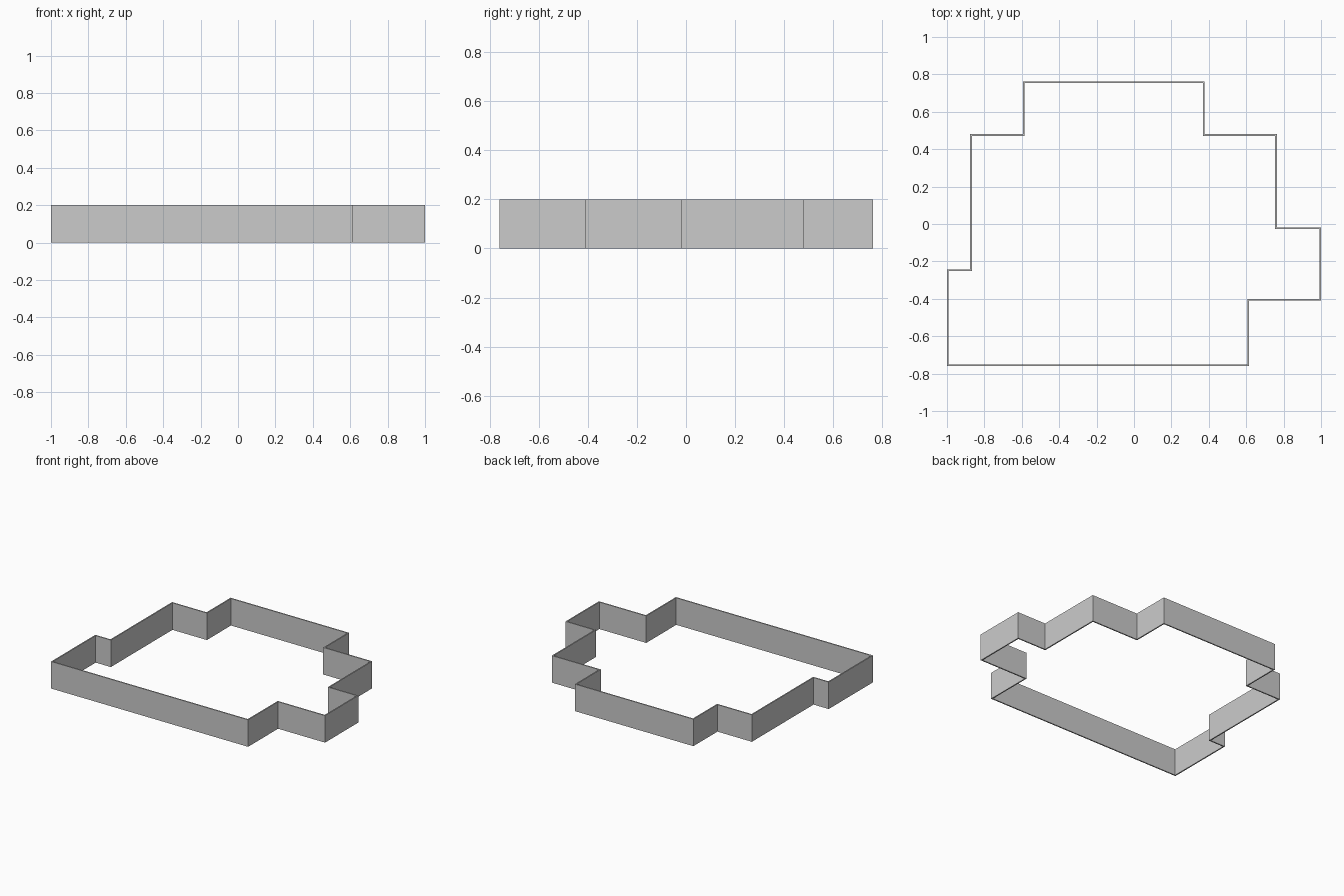
import bpy
import bmesh
from mathutils import Vector

if "Cube" in bpy.data.objects:
    bpy.data.objects.remove(bpy.data.objects["Cube"])

HEIGHT = 0.2
THICK = 0.009

# Outer outline of the wall, counter-clockwise from the front left corner
outline = [(-1, -0.76), (0.615, -0.76), (0.615, -0.409), (1, -0.409),
           (1, -0.018), (0.764, -0.018), (0.764, 0.48), (0.378, 0.48),
           (0.378, 0.762), (-0.594, 0.762), (-0.594, 0.48), (-0.876, 0.48),
           (-0.876, -0.242), (-1, -0.242)]


def inset(points, d):
    """Move every edge of a right-angled outline inwards by d."""
    pts = [Vector(p) for p in points]
    result = []
    for i, p in enumerate(pts):
        a = (p - pts[i - 1]).normalized()
        b = (pts[(i + 1) % len(pts)] - p).normalized()
        result.append(p + d * (Vector((-a.y, a.x)) + Vector((-b.y, b.x))))
    return result


# Stepped perimeter wall: four loops joined into a closed ring
bm = bmesh.new()
inner = inset(outline, THICK)
loops = [[bm.verts.new((p[0], p[1], z)) for p in pts]
         for pts, z in ((outline, 0), (outline, HEIGHT), (inner, HEIGHT), (inner, 0))]
n = len(outline)
for k in range(4):
    low, high = loops[k], loops[(k + 1) % 4]
    for i in range(n):
        j = (i + 1) % n
        bm.faces.new((low[i], low[j], high[j], high[i]))
bmesh.ops.recalc_face_normals(bm, faces=bm.faces)

mesh = bpy.data.meshes.new("perimeter_wall")
bm.to_mesh(mesh)
bm.free()
bpy.context.collection.objects.link(bpy.data.objects.new("perimeter_wall", mesh))
